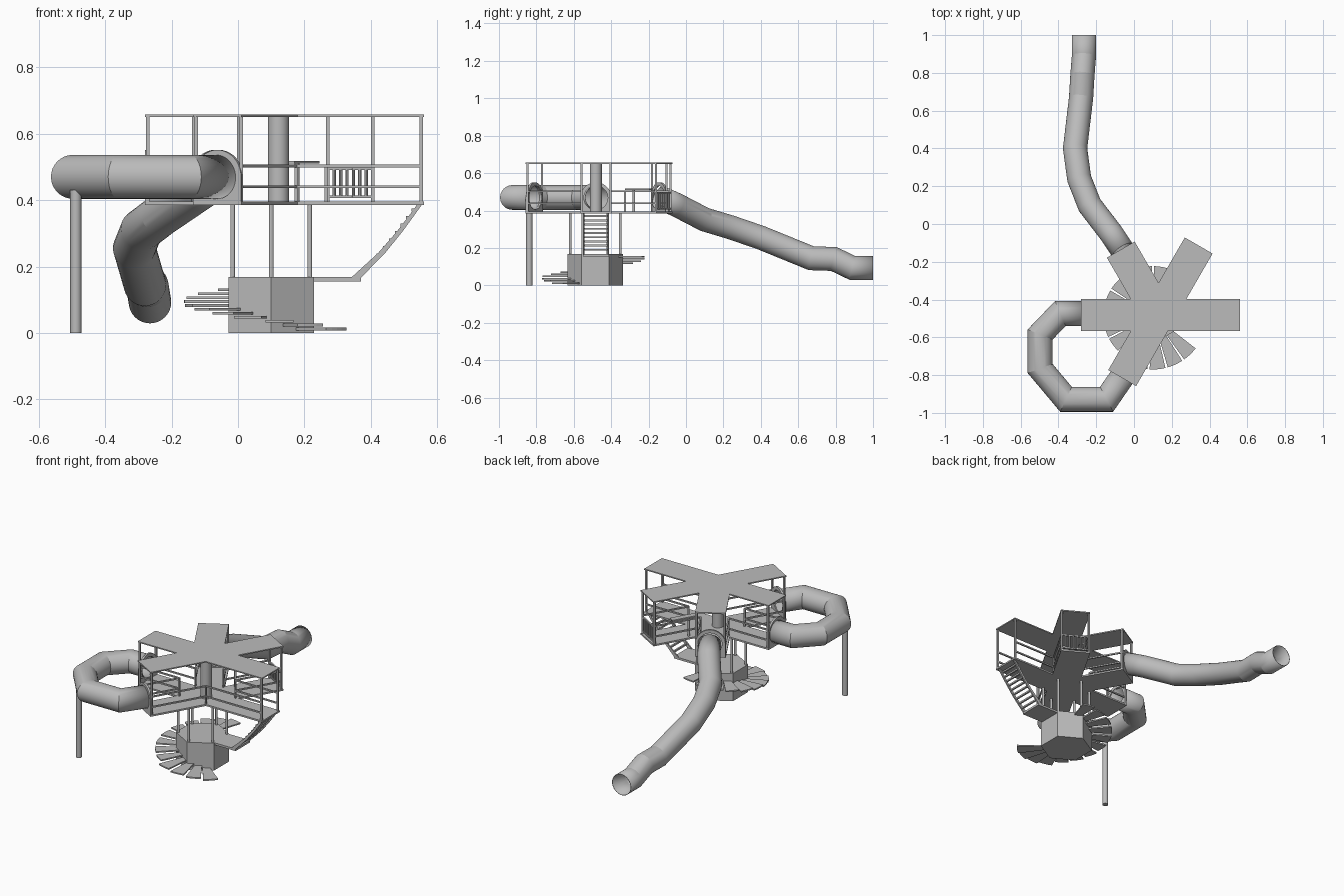
import bpy, bmesh, math
from mathutils import Vector, Matrix

if "Cube" in bpy.data.objects:
    bpy.data.objects.remove(bpy.data.objects["Cube"], do_unlink=True)

grey = bpy.data.materials.new("plain_grey")
grey.use_nodes = True
grey.diffuse_color = (0.5, 0.5, 0.5, 1)
grey.node_tree.nodes["Principled BSDF"].inputs["Base Color"].default_value = (0.5, 0.5, 0.5, 1)

HUB = Vector((0.13, -0.482))
BASE = Vector((0.10, -0.485))
FLOOR, ROOF = 0.395, 0.65
ARMS = [(0, 0.43), (60, 0.425), (120, 0.40), (180, 0.41), (240, 0.385)]


def polar(angle, radius, centre=Vector((0, 0))):
    a = math.radians(angle)
    return centre + Vector((math.cos(a), math.sin(a))) * radius


def finish(name, bm, smooth=False):
    bmesh.ops.recalc_face_normals(bm, faces=bm.faces)
    mesh = bpy.data.meshes.new(name)
    bm.to_mesh(mesh)
    bm.free()
    mesh.materials.append(grey)
    obj = bpy.data.objects.new(name, mesh)
    bpy.context.collection.objects.link(obj)
    if smooth:
        bpy.ops.object.select_all(action="DESELECT")
        obj.select_set(True)
        bpy.context.view_layer.objects.active = obj
        bpy.ops.object.shade_smooth_by_angle(angle=math.radians(16))
    return obj


def prism(name, points, offset):
    bm = bmesh.new()
    face = bm.faces.new([bm.verts.new(p) for p in points])
    top = bmesh.ops.extrude_face_region(bm, geom=[face])["geom"]
    bmesh.ops.translate(bm, vec=offset, verts=[v for v in top if isinstance(v, bmesh.types.BMVert)])
    return finish(name, bm)


def slab(name, outline, z0, z1):
    return prism(name, [(p.x, p.y, z0) for p in outline], (0, 0, z1 - z0))


def rod(name, a, b, radius, sides=12):
    a, b = Vector(a), Vector(b)
    d = b - a
    bm = bmesh.new()
    bmesh.ops.create_cone(bm, cap_ends=True, segments=sides, radius1=radius, radius2=radius, depth=d.length)
    turn = d.to_track_quat("Z", "Y").to_matrix().to_4x4()
    if sides == 4:
        turn = turn @ Matrix.Rotation(math.pi / 4, 4, "Z")
    bm.transform(Matrix.Translation((a + b) / 2) @ turn)
    return finish(name, bm, sides > 16)


def post(name, p, z0, z1, radius, sides=12):
    return rod(name, (p.x, p.y, z0), (p.x, p.y, z1), radius, sides)


def tube(name, path, radius, sides=32):
    """Open pipe with mitred joints."""
    path = [Vector(p) for p in path]
    dirs = [(b - a).normalized() for a, b in zip(path, path[1:])]
    side = dirs[0].cross(Vector((0, 0, 1))).normalized()
    up = side.cross(dirs[0])
    angles = [math.tau * i / sides for i in range(sides)]
    ring = [path[0] + (side * math.cos(t) + up * math.sin(t)) * radius for t in angles]
    bm = bmesh.new()
    last = [bm.verts.new(p) for p in ring]
    for i, d in enumerate(dirs):
        normal = d + dirs[i + 1] if i + 1 < len(dirs) else d
        ring = [p + d * ((path[i + 1] - p).dot(normal) / d.dot(normal)) for p in ring]
        new = [bm.verts.new(p) for p in ring]
        for k in range(sides):
            j = (k + 1) % sides
            bm.faces.new((last[k], last[j], new[j], new[k]))
        last = new
    obj = finish(name, bm, True)
    wall = obj.modifiers.new("wall", "SOLIDIFY")
    wall.thickness = 0.003
    return obj


def arch_panel(name, angle, dist, hole=0.064, half=0.083, zc=0.468):
    """Arched end wall with a round slide opening."""
    mid, across = polar(angle, dist, HUB), polar(angle + 90, 1)
    bm = bmesh.new()
    rings = []
    for i in range(40):
        c, s = math.cos(math.tau * i / 40), math.sin(math.tau * i / 40)
        k = half if s >= 0 else half / max(abs(c), abs(s))
        pair = []
        for u, v in ((c * hole, s * hole), (c * k, s * k)):
            p = mid + across * u
            pair.append(bm.verts.new((p.x, p.y, zc + v)))
        rings.append(pair)
    for a, b in zip(rings, rings[1:] + rings[:1]):
        bm.faces.new((a[0], a[1], b[1], b[0]))
    obj = finish(name, bm)
    wall = obj.modifiers.new("wall", "SOLIDIFY")
    wall.thickness, wall.offset = 0.012, 0
    return obj


def star(half, trim):
    """Per arm: right end corner, left end corner, inner corner before the next arm."""
    corners = []
    for i, (angle, length) in enumerate(ARMS):
        across = polar(angle + 90, half)
        end = polar(angle, length - trim, HUB)
        gap = (ARMS[(i + 1) % len(ARMS)][0] - angle) % 360 / 2
        inner = polar(angle + gap, half / math.sin(math.radians(gap)), HUB)
        corners.append((end - across, end + across, inner))
    return corners


# Star-shaped deck and roof
outline = [p for corner in star(0.085, 0) for p in corner]
slab("deck", outline, FLOOR - 0.01, FLOOR)
slab("roof", outline, ROOF, ROOF + 0.007)
post("centre_column", Vector((0.122, -0.482)), FLOOR, ROOF, 0.032, 32)

# Roof posts, short corner posts and side rails
frame = star(0.078, 0.009)
for i, (right, left, inner) in enumerate(frame):
    for p in (right, left):
        post("roof_post", p, FLOOR - 0.01, ROOF, 0.0075, 4)
    post("corner_post", inner, FLOOR, 0.505, 0.006, 4)
    following = frame[(i + 1) % len(frame)][0]
    for z in (0.44, 0.503):
        for p in (left, following):
            rod("side_rail", (p.x, p.y, z), (inner.x, inner.y, z), 0.006, 4)

# Barred fence closing the back left arm
a, b = frame[1][0], frame[1][1]
for z in (0.41, 0.495):
    rod("fence_rail", (a.x, a.y, z), (b.x, b.y, z), 0.006, 4)
for i in range(1, 7):
    post("fence_bar", a.lerp(b, i / 7), 0.41, 0.495, 0.005, 8)

# Counter on the back left arm
a, b = frame[1][2].lerp(frame[1][1], 0.1), frame[1][1]
a = frame[0][2].lerp(frame[1][2], 0.85)
shelf_dir, shelf_in = polar(60, 0.15), polar(-30, 0.035)
a = frame[1][2] + polar(60, 0.02)
slab("counter", [a, a + shelf_dir, a + shelf_dir + shelf_in, a + shelf_in], 0.51, 0.518)
post("counter_leg", a + shelf_dir * 0.3 + shelf_in * 0.5, FLOOR, 0.51, 0.007)

# Hexagonal base with its carrying poles
slab("base", [polar(30 + 60 * i, 0.148, BASE) for i in range(6)], 0, 0.168)
for i in range(6):
    post("deck_pole", polar(30 + 60 * i, 0.134, BASE), 0.168, FLOOR - 0.01, 0.007)

# Wedge steps winding up around the base
STEPS = 13
for i in range(STEPS):
    mid = -46 - 19.5 * i
    z = 0.012 + 0.0118 * i
    reach = 0.285 if i < 4 else 0.262
    rim = [polar(mid + t, reach, BASE) for t in (-8.5, -4, 0, 4, 8.5)]
    root = [polar(mid + t, 0.115, BASE) for t in (9, -9)]
    slab("winding_step", rim + root, z - 0.004, z + 0.004)

# Curved ladder from the landing to the left arm
y0, half = HUB.y, 0.07
outer = [(0.37, 0.166), (0.444, 0.242), (0.495, 0.305), (0.535, 0.36), (0.56, 0.395)]
inner = [(0.545, 0.395), (0.52, 0.36), (0.478, 0.305), (0.423, 0.242), (0.34, 0.166)]
for y in (y0 - half, y0 + half - 0.008):
    prism("ladder_side", [(x, y, z) for x, z in outer + inner], (0, 0.008, 0))
for i in range(9):
    z = 0.19 + 0.0225 * i
    for (xa, za), (xb, zb) in zip(outer, outer[1:]):
        if za <= z < zb:
            x = xa + (xb - xa) * (z - za) / (zb - za) - 0.015
            rod("ladder_rung", (x, y0 - half, z), (x, y0 + half, z), 0.007, 4)
slab("landing", [Vector((x, y0 + s * half)) for x, s in ((0.2, -1), (0.37, -1), (0.37, 1), (0.2, 1))], 0.155, 0.168)

# Slide openings
for name, i in (("back_panel", 2), ("right_panel", 3), ("front_panel", 4)):
    arch_panel(name, ARMS[i][0], ARMS[i][1] - 0.006)

# Level crawl tube joining two arms, and its leg
Z = 0.47
tube("crawl_tube", [(-0.27, -0.474, Z), (-0.39, -0.474, Z), (-0.497, -0.585, Z), (-0.497, -0.765, Z),
                    (-0.36, -0.928, Z), (-0.145, -0.928, Z), (-0.06, -0.805, Z)], 0.066)
post("tube_leg", Vector((-0.488, -0.838)), 0, 0.43, 0.017, 24)

# Long descending tube slide
tube("tube_slide", [(-0.06, -0.14, 0.47), (-0.12, -0.05, 0.43), (-0.235, 0.1, 0.352), (-0.29, 0.24, 0.31),
                    (-0.312, 0.40, 0.255), (-0.28, 0.67, 0.145), (-0.273, 0.79, 0.141),
                    (-0.265, 0.89, 0.093), (-0.265, 1.0, 0.093)], 0.064)
